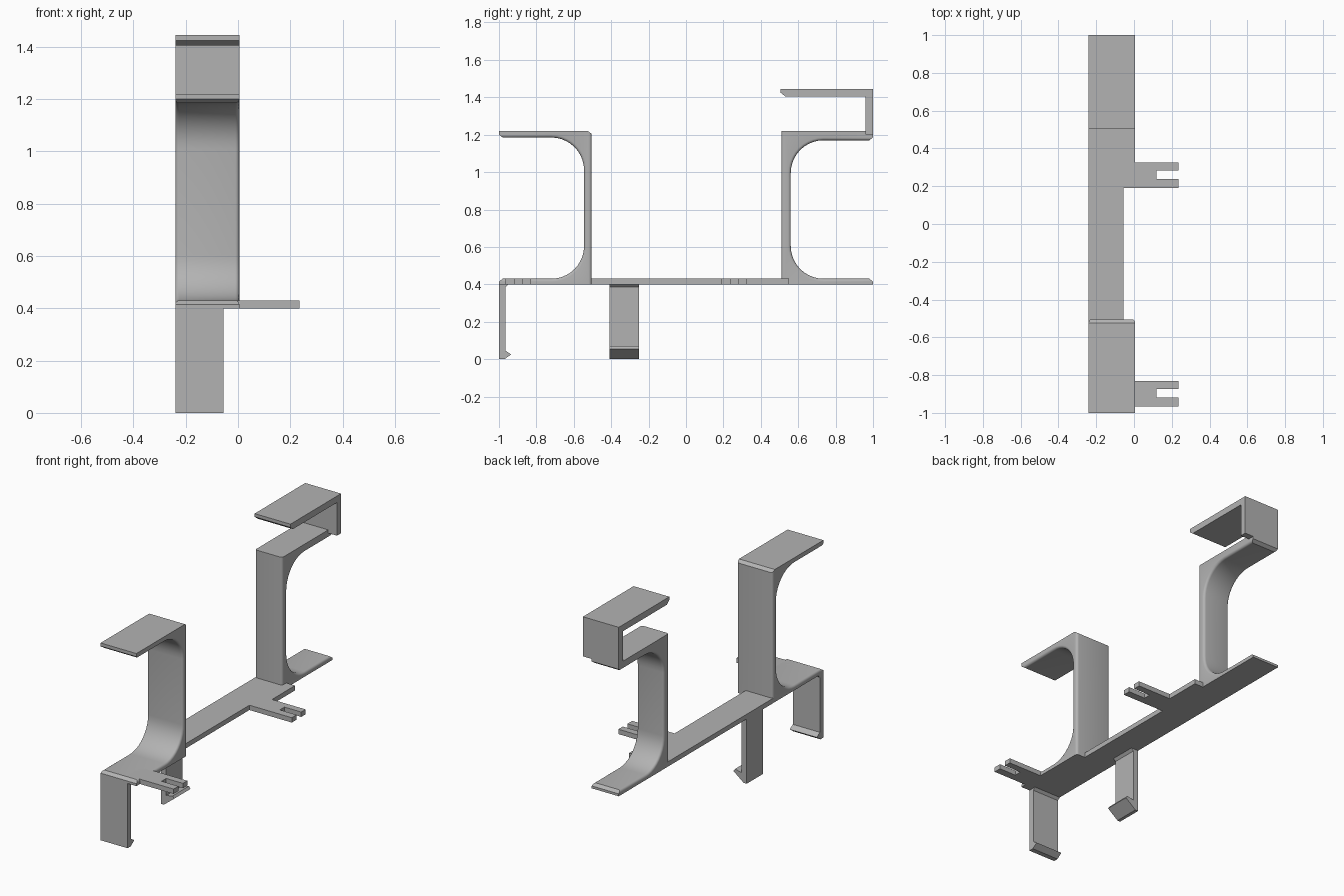
import bpy, bmesh
from math import sin, cos, radians
from mathutils import Vector

old = bpy.data.objects.get("Cube")
if old:
    bpy.data.objects.remove(old, do_unlink=True)

grey = bpy.data.materials.new("plain grey")
grey.use_nodes = True
GREY = (0.45, 0.45, 0.45, 1)
grey.diffuse_color = GREY
grey.node_tree.nodes["Principled BSDF"].inputs["Base Color"].default_value = GREY

# Turns a profile point (a, b) and a depth d into a 3D point
PLACE = {
    "x": lambda a, b, d: (d, a, b),
    "y": lambda a, b, d: (a, d, b),
    "z": lambda a, b, d: (a, b, d),
}
LEFT, NARROW, WIDE = -0.24, -0.055, 0.005
BOTTOM, TOP = 0.40, 0.43


def prism(name, profile, axis, lo, hi, rounded=None):
    """Extrude a profile along an axis; round the cap edges chosen by a test."""
    bm = bmesh.new()
    place = PLACE[axis]
    cap = bm.faces.new([bm.verts.new(place(a, b, lo)) for a, b in profile])
    grown = bmesh.ops.extrude_face_region(bm, geom=[cap])["geom"]
    shift = Vector(place(0, 0, hi - lo))
    bmesh.ops.translate(bm, vec=shift, verts=[v for v in grown if isinstance(v, bmesh.types.BMVert)])
    bmesh.ops.recalc_face_normals(bm, faces=bm.faces)
    if rounded:
        edges = [e for e in bm.edges
                 if abs((e.verts[0].co - e.verts[1].co).dot(shift)) < 1e-6
                 and rounded(*[(v.co.y, v.co.z) for v in e.verts])]
        bmesh.ops.bevel(bm, geom=edges, offset=0.022, segments=4, profile=0.5,
                        affect="EDGES", clamp_overlap=True)
    mesh = bpy.data.meshes.new(name)
    bm.to_mesh(mesh)
    bm.free()
    mesh.materials.append(grey)
    obj = bpy.data.objects.new(name, mesh)
    bpy.context.collection.objects.link(obj)
    bpy.ops.object.select_all(action="DESELECT")
    obj.select_set(True)
    bpy.context.view_layer.objects.active = obj
    bpy.ops.object.shade_smooth_by_angle(angle=radians(30))
    return obj


def arc(cy, cz, r, start, end, steps=10):
    angles = [radians(start + (end - start) * i / steps) for i in range(steps + 1)]
    return [(cy + r * cos(t), cz + r * sin(t)) for t in angles]


def bracket(name, side, wall, under, right, outer):
    """C-shaped upright: filleted inside, given outside, opening away from the centre."""
    r = 0.175
    cy = -(wall + r)
    inside = [(-0.98, under)] + arc(cy, under - r, r, 90, 0)
    inside += arc(cy, TOP + r, r, 0, -90) + [(-0.98, TOP)]
    profile = [(side * y, z) for y, z in outer + inside + [(-1, 0.415), (-1, BOTTOM)]]

    def soft(p, q):
        (y1, z1), (y2, z2) = [(abs(y), z) for y, z in (p, q)]
        back = max(y1, y2) < 0.515 and abs(z1 - z2) > 0.1
        def in_c(y, z):
            return wall - 0.001 <= y < 0.981 and TOP - 0.001 <= z <= under + 0.001
        return back or (in_c(y1, z1) and in_c(y2, z2))

    return prism(name, profile, "x", LEFT, right, soft)


# Uprights
bracket("front_upright", -1, 0.56, 1.17, NARROW,
        [(-0.51, BOTTOM), (-0.51, 1.22), (-1, 1.22), (-1, 1.185)])
bracket("back_upright", 1, 0.545, 1.185, WIDE,
        [(-0.505, BOTTOM), (-0.505, 1.205), (-0.525, 1.22), (-1, 1.22), (-1, 1.2)])

# Return hook over the back upright
prism("top_hook", [(0.96, 1.2), (1, 1.2), (1, 1.445), (0.505, 1.445), (0.505, 1.425),
                   (0.53, 1.405), (0.96, 1.405)], "x", LEFT, WIDE)

# Base strip, wider towards the back
prism("base_strip", [(LEFT, -0.56), (NARROW, -0.56), (NARROW, 0.19), (WIDE, 0.19),
                     (WIDE, 0.55), (LEFT, 0.55)], "z", BOTTOM, TOP)

# Slotted side tabs
for label, y in (("front", -0.965), ("back", 0.19)):
    near, far = y + 0.047, y + 0.092
    prism(label + "_tab", [(-0.08, y), (0.235, y), (0.235, near), (0.12, near), (0.12, far),
                           (0.235, far), (0.235, y + 0.135), (-0.08, y + 0.135)],
          "z", BOTTOM, TOP)

# Clip legs with barbed ends
prism("front_leg", [(-1, 0.415), (-1, 0), (-0.97, 0), (-0.935, 0.025), (-0.965, 0.045),
                    (-0.965, 0.385), (-0.95, BOTTOM), (-0.95, 0.415)], "x", LEFT, NARROW)
prism("middle_leg", [(LEFT, 0.415), (LEFT, 0), (-0.22, 0), (-0.15, 0.055), (-0.16, 0.07),
                     (-0.205, 0.06), (-0.205, 0.385), (-0.19, BOTTOM), (-0.19, 0.415)],
      "y", -0.41, -0.25)
